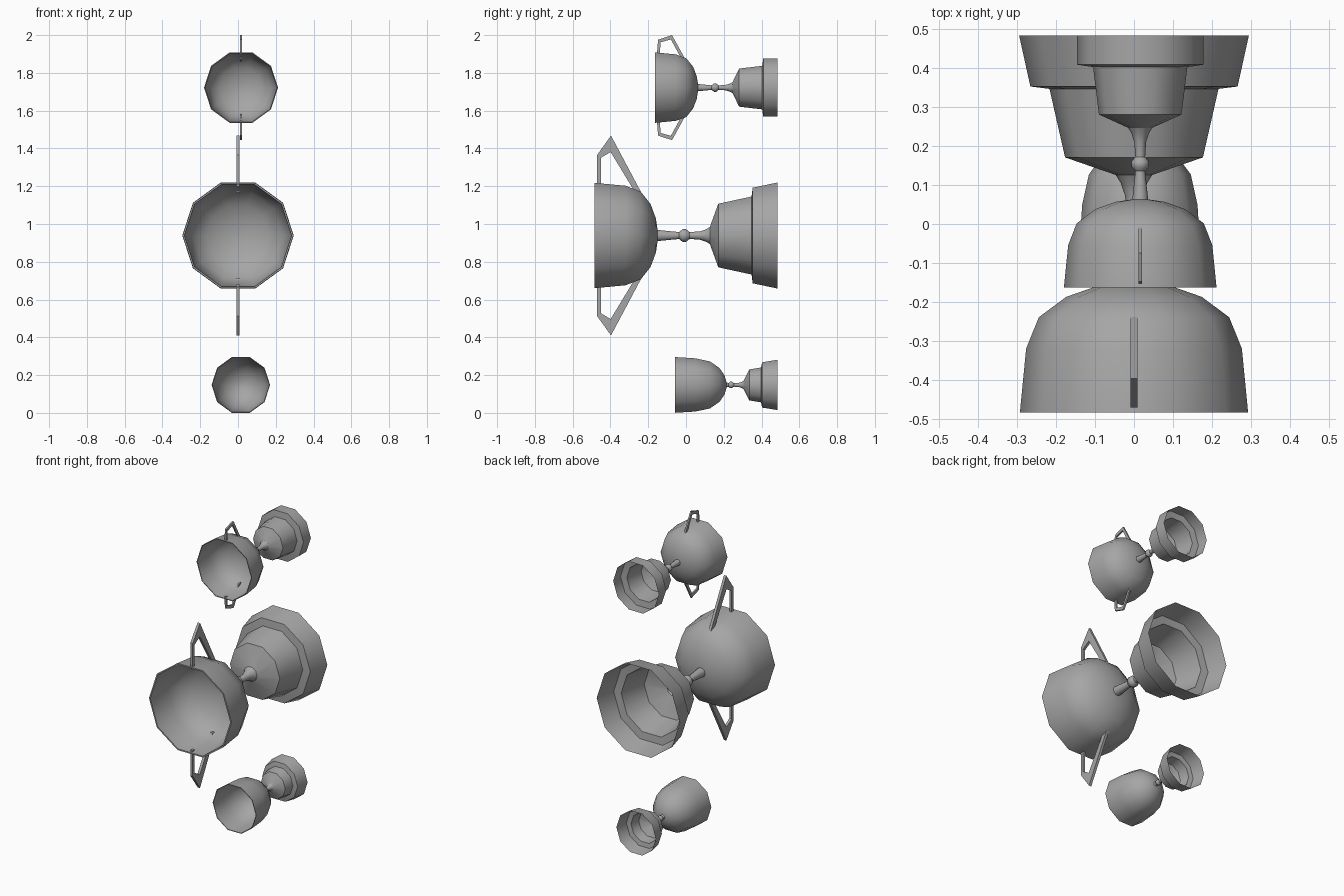
import bpy, bmesh, math

SIDES = 10
FOOT_Y = 0.484

cube = bpy.data.objects.get("Cube")
if cube:
    bpy.data.objects.remove(cube, do_unlink=True)

metal = bpy.data.materials.new("grey metal")
metal.use_nodes = True
grey = (0.38, 0.38, 0.38, 1)
metal.diffuse_color = grey
metal.node_tree.nodes["Principled BSDF"].inputs["Base Color"].default_value = grey


def finish(name, bm, centre, smooth):
    """Make the object and give it its material and shading."""
    mesh = bpy.data.meshes.new(name)
    bm.to_mesh(mesh)
    bm.free()
    mesh.materials.append(metal)
    obj = bpy.data.objects.new(name, mesh)
    obj.location = (centre[0], 0, centre[1])
    bpy.context.collection.objects.link(obj)
    if smooth:
        bpy.ops.object.select_all(action="DESELECT")
        obj.select_set(True)
        bpy.context.view_layer.objects.active = obj
        bpy.ops.object.shade_smooth_by_angle(angle=math.radians(40))


def bridge(bm, rings):
    """Join neighbouring closed rings with quads."""
    for a, b in zip(rings, rings[1:]):
        for i in range(len(a)):
            j = (i + 1) % len(a)
            bm.faces.new((a[i], b[i], b[j], a[j]))


def lathe(name, profile, centre, cap=False):
    """Turn (y, radius) points round the lying axis of a cup."""
    bm = bmesh.new()
    angles = [math.tau * i / SIDES for i in range(SIDES)]
    rings = [[bm.verts.new((r * math.cos(a), y, r * math.sin(a))) for a in angles]
             for y, r in profile]
    bridge(bm, rings)
    if cap:
        bm.faces.new(rings[0])
        bm.faces.new(rings[-1][::-1])
    finish(name, bm, centre, True)


def make_bowl(name, centre, rim, shoulder, end_y, wall):
    """Tapered wall and elliptical dome, as a closed shell."""
    outer = [rim]
    for degrees in (0, 28, 51, 70, 84):
        a = math.radians(degrees)
        y = shoulder[0] + (end_y - shoulder[0]) * math.sin(a)
        outer.append((y, shoulder[1] * math.cos(a)))
    inner = [(rim[0], rim[1] - wall)]
    inner += [(y - wall, r - wall * 0.8) for y, r in outer[1:]]
    lathe(name, inner[::-1] + outer, centre, cap=True)


def make_stem(name, centre, start_y, knob_y, knob_r, end_y):
    """Slim neck with a ringed knob, flaring into the base."""
    neck = 0.55 * knob_r
    profile = [(start_y - 0.2 * knob_r, 0.9 * knob_r)]
    for offset, r in ((-0.8, neck), (-0.27, knob_r), (0.27, knob_r), (0.8, neck)):
        profile.append((knob_y + offset * knob_r, r))
    neck_y = profile[-1][0]
    for t in (0.5, 0.82, 1):
        profile.append((neck_y + (end_y - neck_y) * t, neck + 0.8 * knob_r * t ** 3))
    lathe(name, profile, centre)


def make_base(name, centre, start, dish, tier, step_r, foot_r):
    """Hollow stepped foot, open at the back."""
    step = (tier[0] + 0.006, step_r)
    lathe(name, [start, dish, tier, step, (FOOT_Y, foot_r)], centre)


def make_handle(name, centre, outer, inner, width, side):
    """Flat bent bar between two (y, height) outlines."""
    bm = bmesh.new()
    half = width / 2
    rows = []
    for p, q in zip(outer, inner):
        corners = ((-half, p), (half, p), (half, q), (-half, q))
        rows.append([bm.verts.new((x, y, z * side)) for x, (y, z) in corners])
    bridge(bm, rows)
    bm.faces.new(rows[0])
    bm.faces.new(rows[-1])
    bmesh.ops.recalc_face_normals(bm, faces=bm.faces)
    finish(name, bm, centre, False)


def make_cup(size, centre, wall, rim, shoulder, bowl_end, knob, flare_y,
             dish, tier, step_r, foot_r):
    make_bowl(size + "_cup_bowl", centre, rim, shoulder, bowl_end, wall)
    make_stem(size + "_cup_stem", centre, bowl_end, *knob, flare_y)
    start = (flare_y, 1.35 * knob[1])
    make_base(size + "_cup_base", centre, start, dish, tier, step_r, foot_r)


def make_handles(size, centre, width, outer, inner):
    for place, side in (("upper", 1), ("lower", -1)):
        make_handle(f"{size}_cup_{place}_handle", centre, outer, inner, width, side)


# Three cups lying with their mouths to the front
large_centre = (0, 0.939)
medium_centre = (0.016, 1.722)
small_centre = (0.015, 0.148)

make_cup("large", large_centre, wall=0.009,
         rim=(-0.484, 0.293), shoulder=(-0.32, 0.277), bowl_end=-0.149,
         knob=(-0.009, 0.035), flare_y=0.126,
         dish=(0.171, 0.177), tier=(0.347, 0.217), step_r=0.266, foot_r=0.295)
make_cup("medium", medium_centre, wall=0.005,
         rim=(-0.163, 0.196), shoulder=(-0.054, 0.185), bowl_end=0.064,
         knob=(0.154, 0.023), flare_y=0.247,
         dish=(0.281, 0.106), tier=(0.403, 0.121), step_r=0.162, foot_r=0.162)
make_cup("small", small_centre, wall=0.004,
         rim=(-0.057, 0.155), shoulder=(0.05, 0.148), bowl_end=0.215,
         knob=(0.239, 0.018), flare_y=0.305,
         dish=(0.335, 0.086), tier=(0.397, 0.097), step_r=0.126, foot_r=0.14)

# Angular handles above and below the two bigger bowls
make_handles("large", large_centre, 0.017,
             outer=[(-0.471, 0.26), (-0.471, 0.426), (-0.397, 0.529), (-0.236, 0.226)],
             inner=[(-0.451, 0.26), (-0.451, 0.411), (-0.399, 0.442), (-0.268, 0.226)])
make_handles("medium", medium_centre, 0.01,
             outer=[(-0.154, 0.175), (-0.148, 0.254), (-0.074, 0.278), (0.003, 0.138)],
             inner=[(-0.138, 0.175), (-0.135, 0.24), (-0.08, 0.255), (-0.02, 0.145)])
